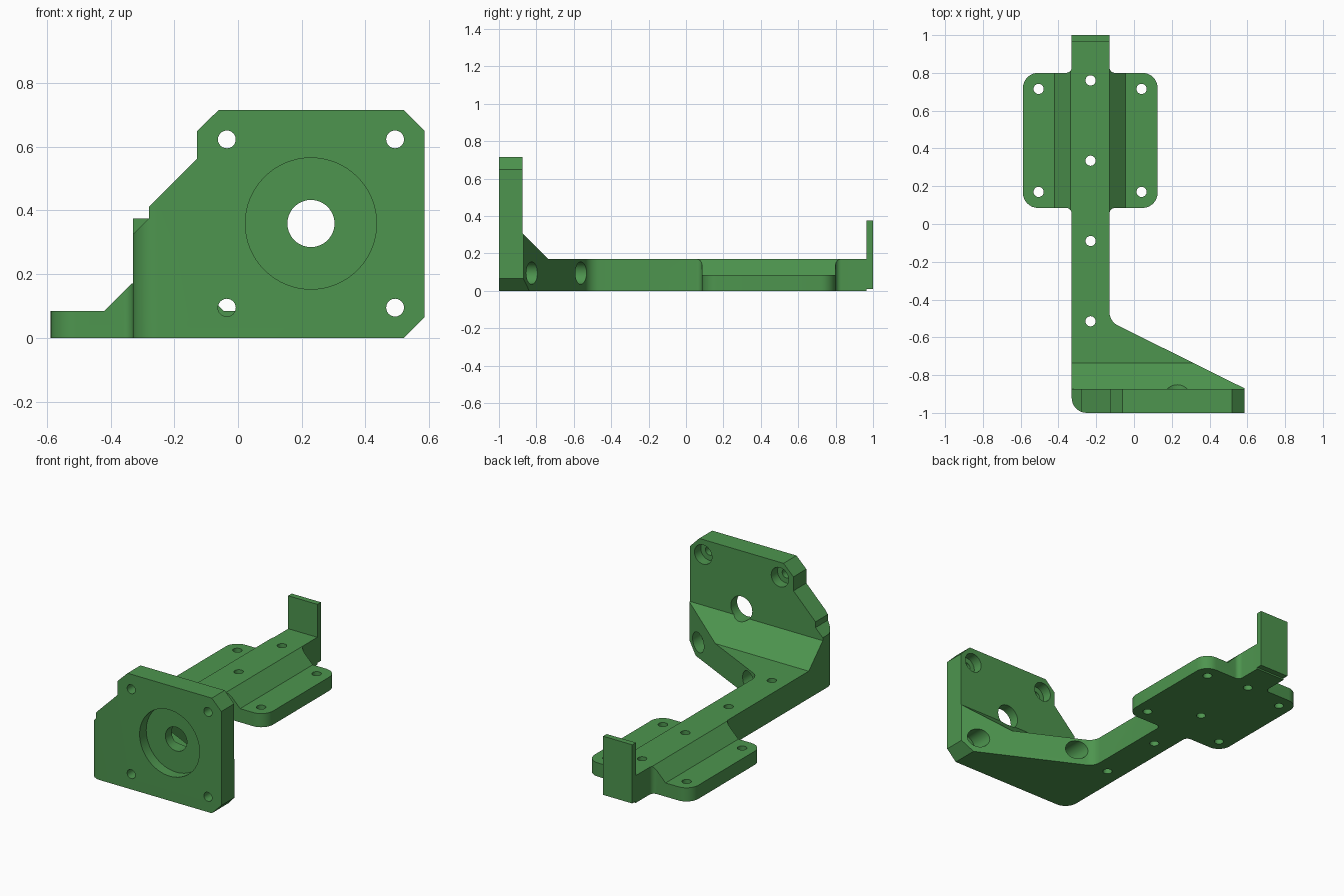
import bpy, bmesh, math
from mathutils import Vector

if "Cube" in bpy.data.objects:
    bpy.data.objects.remove(bpy.data.objects["Cube"])

green = bpy.data.materials.new("green plastic")
green.diffuse_color = (0.075, 0.30, 0.077, 1)
green.use_nodes = True
green.node_tree.nodes["Principled BSDF"].inputs["Base Color"].default_value = green.diffuse_color


def rounded(points, seg=8):
    """2D outline from (x, y, radius) corners, arcs at each rounded corner."""
    out = []
    n = len(points)
    for i, (x, y, r) in enumerate(points):
        p = Vector((x, y))
        if r == 0:
            out.append(p)
            continue
        a = (Vector(points[i - 1][:2]) - p).normalized()
        b = (Vector(points[(i + 1) % n][:2]) - p).normalized()
        half = a.angle(b) / 2
        c = p + (a + b).normalized() * (r / math.sin(half))
        t = r / math.tan(half)
        s, e = p + a * t - c, p + b * t - c
        turn = math.atan2(s.x * e.y - s.y * e.x, s.dot(e))
        for k in range(seg + 1):
            w = turn * k / seg
            out.append(c + Vector((s.x * math.cos(w) - s.y * math.sin(w),
                                   s.x * math.sin(w) + s.y * math.cos(w))))
    return out


def prism(name, outline, axis, lo, hi):
    """Extrude a 2D outline along an axis from lo to hi."""
    place = {"x": lambda u, v, d: (d, u, v),
             "y": lambda u, v, d: (u, d, v),
             "z": lambda u, v, d: (u, v, d)}[axis]
    bm = bmesh.new()
    face = bm.faces.new([bm.verts.new(place(u, v, lo)) for u, v in outline])
    ext = bmesh.ops.extrude_face_region(bm, geom=[face])
    verts = [g for g in ext["geom"] if isinstance(g, bmesh.types.BMVert)]
    bmesh.ops.translate(bm, verts=verts, vec=place(0, 0, hi - lo))
    bmesh.ops.recalc_face_normals(bm, faces=bm.faces)
    mesh = bpy.data.meshes.new(name)
    bm.to_mesh(mesh)
    bm.free()
    mesh.materials.append(green)
    ob = bpy.data.objects.new(name, mesh)
    bpy.context.collection.objects.link(ob)
    return ob


def circle(u, v, r, n=40):
    return [(u + r * math.cos(2 * math.pi * k / n),
             v + r * math.sin(2 * math.pi * k / n)) for k in range(n)]


def combine(target, tool, operation):
    mod = target.modifiers.new("cut", "BOOLEAN")
    mod.object, mod.operation, mod.solver = tool, operation, "EXACT"
    bpy.context.view_layer.objects.active = target
    bpy.ops.object.modifier_apply(modifier=mod.name)
    bpy.data.objects.remove(tool)


# Plan outline: motor plate, diagonal brace, arm and pad with filleted joins
plan = rounded([
    (-0.33, -1, 0.08), (0.61, -1, 0), (0.61, -0.8825, 0), (-0.13, -0.515, 0.08),
    (-0.13, 0.085, 0.03), (0.125, 0.085, 0.08), (0.125, 0.8, 0.08),
    (-0.13, 0.8, 0.03), (-0.13, 0.965, 0), (-0.33, 0.965, 0),
    (-0.33, 0.8, 0.03), (-0.588, 0.8, 0.08), (-0.588, 0.085, 0.08),
    (-0.33, 0.085, 0.03)])
bracket = prism("bracket", plan, "z", 0, 0.8)

# Side profile: upright plate, sloped gusset, low arm
side = [(-1.1, -0.1), (-1.1, 0.9), (-0.873, 0.9), (-0.873, 0.307),
        (-0.735, 0.17), (1.1, 0.17), (1.1, -0.1)]
combine(bracket, prism("side", side, "x", -1, 1), "INTERSECT")

# Front profile: chamfered plate and sloped left flank of the pad
front = [(-0.7, -0.1), (0.42, -0.1), (0.585, 0.065), (0.585, 0.65),
         (0.52, 0.716), (-0.06, 0.716), (-0.128, 0.65), (-0.128, 0.563),
         (-0.28, 0.411), (-0.28, 0.375), (-0.335, 0.32), (-0.335, 0.17),
         (-0.42, 0.085), (-0.7, 0.085)]
combine(bracket, prism("front", front, "y", -1.2, 1.2), "INTERSECT")

# Sloped right flank of the pad
flank = [(-0.045, 0.085), (0.3, 0.085), (0.3, 0.3), (-0.14, 0.3), (-0.14, 0.18)]
combine(bracket, prism("flank", flank, "y", -0.1, 1.2), "DIFFERENCE")

# Screw holes through the arm and the pad
holes = [(-0.23, y) for y in (-0.515, -0.09, 0.335, 0.76)]
holes += [(x, y) for x in (-0.505, 0.04) for y in (0.17, 0.715)]
for x, y in holes:
    combine(bracket, prism("hole", circle(x, y, 0.027, 24), "z", -0.1, 0.4), "DIFFERENCE")

# Motor plate bolt holes, counterbored from behind
for x in (-0.035, 0.493):
    for z in (0.095, 0.623):
        combine(bracket, prism("bolt", circle(x, z, 0.028, 24), "y", -1.1, -0.9), "DIFFERENCE")
        combine(bracket, prism("bore", circle(x, z, 0.06), "y", -0.935, -0.4), "DIFFERENCE")

# Motor boss recess and shaft hole
combine(bracket, prism("recess", circle(0.229, 0.359, 0.206, 64), "y", -1.1, -0.935), "DIFFERENCE")
combine(bracket, prism("shaft", circle(0.229, 0.359, 0.074), "y", -1.1, -0.6), "DIFFERENCE")

# Upright tab at the rear end of the arm
tab = prism("end_tab", [(-0.33, 0.01), (-0.13, 0.01), (-0.13, 0.375), (-0.33, 0.375)],
            "y", 0.965, 1.0)

for ob in (bracket, tab):
    bpy.ops.object.select_all(action="DESELECT")
    ob.select_set(True)
    bpy.context.view_layer.objects.active = ob
    bpy.ops.object.shade_smooth_by_angle(angle=math.radians(30))
